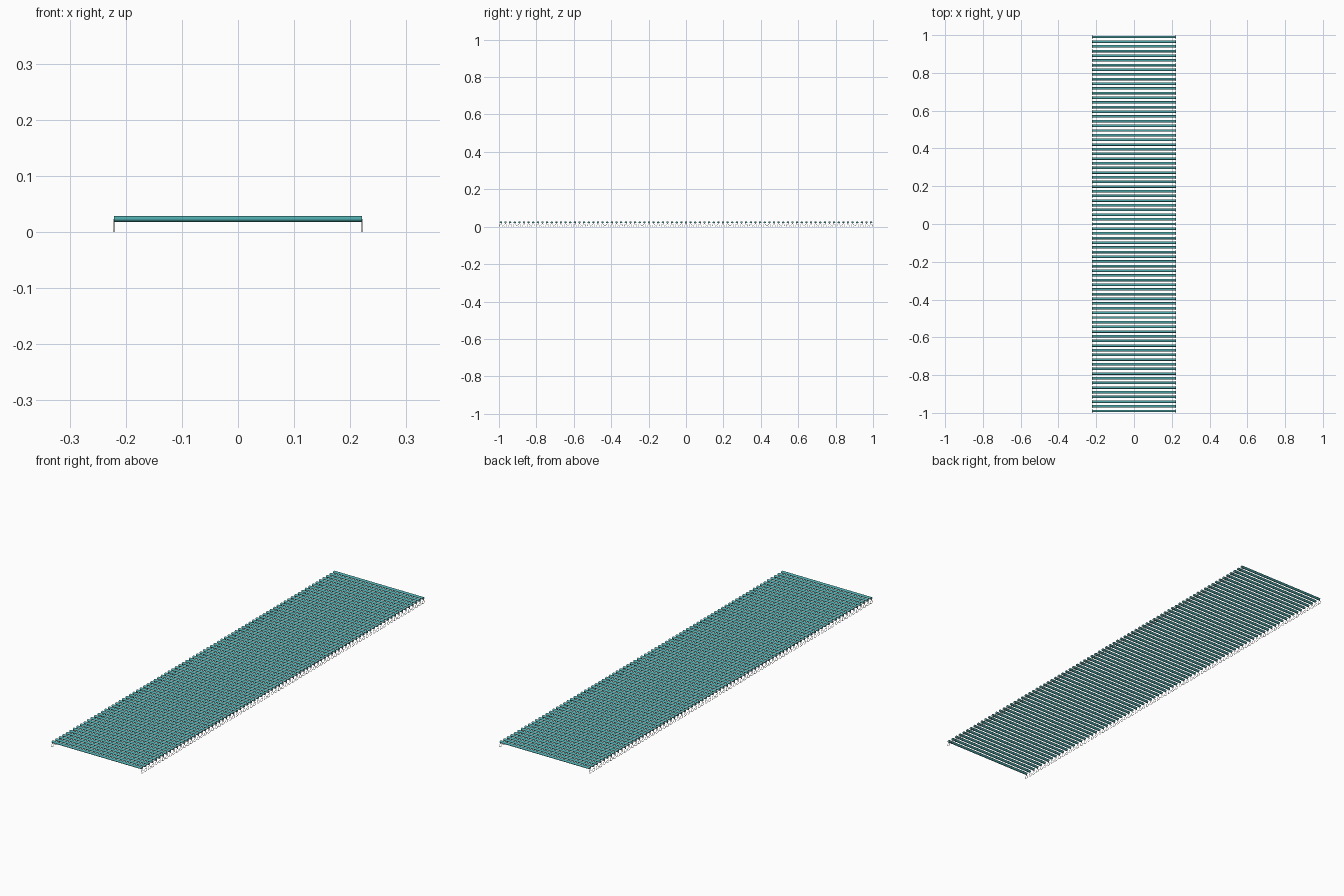
import bpy, bmesh, math
from mathutils import Matrix

if "Cube" in bpy.data.objects:
    bpy.data.objects.remove(bpy.data.objects["Cube"])

COUNT = 81          # bars along the length
HALF = 0.222        # half width
R = 0.005           # bar half height
BAR_W = 0.0065      # bar half depth
LOOP_W = 0.0100     # hanging loop half width
WIRE = 0.0008       # loop wire radius
ZC = 0.0235         # bar axis height
Y0 = -1 + LOOP_W
PITCH = 2 * (1 - LOOP_W) / (COUNT - 1)

teal = bpy.data.materials.new("teal")
teal.diffuse_color = (0.08, 0.40, 0.41, 1)
teal.use_nodes = True
teal.node_tree.nodes["Principled BSDF"].inputs["Base Color"].default_value = teal.diffuse_color


def finish(bm, name, mat=None):
    bmesh.ops.recalc_face_normals(bm, faces=bm.faces)
    me = bpy.data.meshes.new(name)
    bm.to_mesh(me)
    bm.free()
    ob = bpy.data.objects.new(name, me)
    bpy.context.collection.objects.link(ob)
    if mat:
        me.materials.append(mat)
    for p in me.polygons:
        p.use_smooth = len(p.vertices) == 4
    ob.location = (0, Y0, 0)
    # repeat along the length
    arr = ob.modifiers.new("row", 'ARRAY')
    arr.count = COUNT
    arr.use_relative_offset = False
    arr.use_constant_offset = True
    arr.constant_offset_displace = (0, PITCH, 0)
    return ob


# rounded cross bars, slightly wider than tall
bm = bmesh.new()
bmesh.ops.create_cone(bm, cap_ends=True, segments=16, radius1=R, radius2=R,
                      depth=2 * (HALF - 0.001),
                      matrix=Matrix.Translation((0, 0, ZC))
                      @ Matrix.Diagonal((1, BAR_W / R, 1, 1))
                      @ Matrix.Rotation(math.pi / 2, 4, 'Y'))
finish(bm, "cross_bars", teal)

# thin wire loops under each bar end: narrow at the top, wide at the bottom
w = LOOP_W - WIRE
path = [(0.001, ZC), (0.002, 0.016), (0.005, 0.011), (w, 0.006),
        (0.8 * w, 0.0025), (0.4 * w, WIRE)]
path = path + [(-y, z) for y, z in reversed(path)]
n = len(path)
bm = bmesh.new()
for side in (-1, 1):
    rings = []
    for i, (y, z) in enumerate(path):
        (ya, za), (yb, zb) = path[i - 1], path[(i + 1) % n]
        length = math.hypot(yb - ya, zb - za)
        ny, nz = (zb - za) / length, -(yb - ya) / length
        rings.append([bm.verts.new((side * (HALF - WIRE) + WIRE * math.cos(a),
                                    y + ny * WIRE * math.sin(a),
                                    z + nz * WIRE * math.sin(a)))
                      for a in (k * math.pi / 3 for k in range(6))])
    for i in range(n):
        a, b = rings[i], rings[(i + 1) % n]
        for k in range(6):
            m = (k + 1) % 6
            bm.faces.new((a[k], a[m], b[m], b[k]))
finish(bm, "end_loops")
